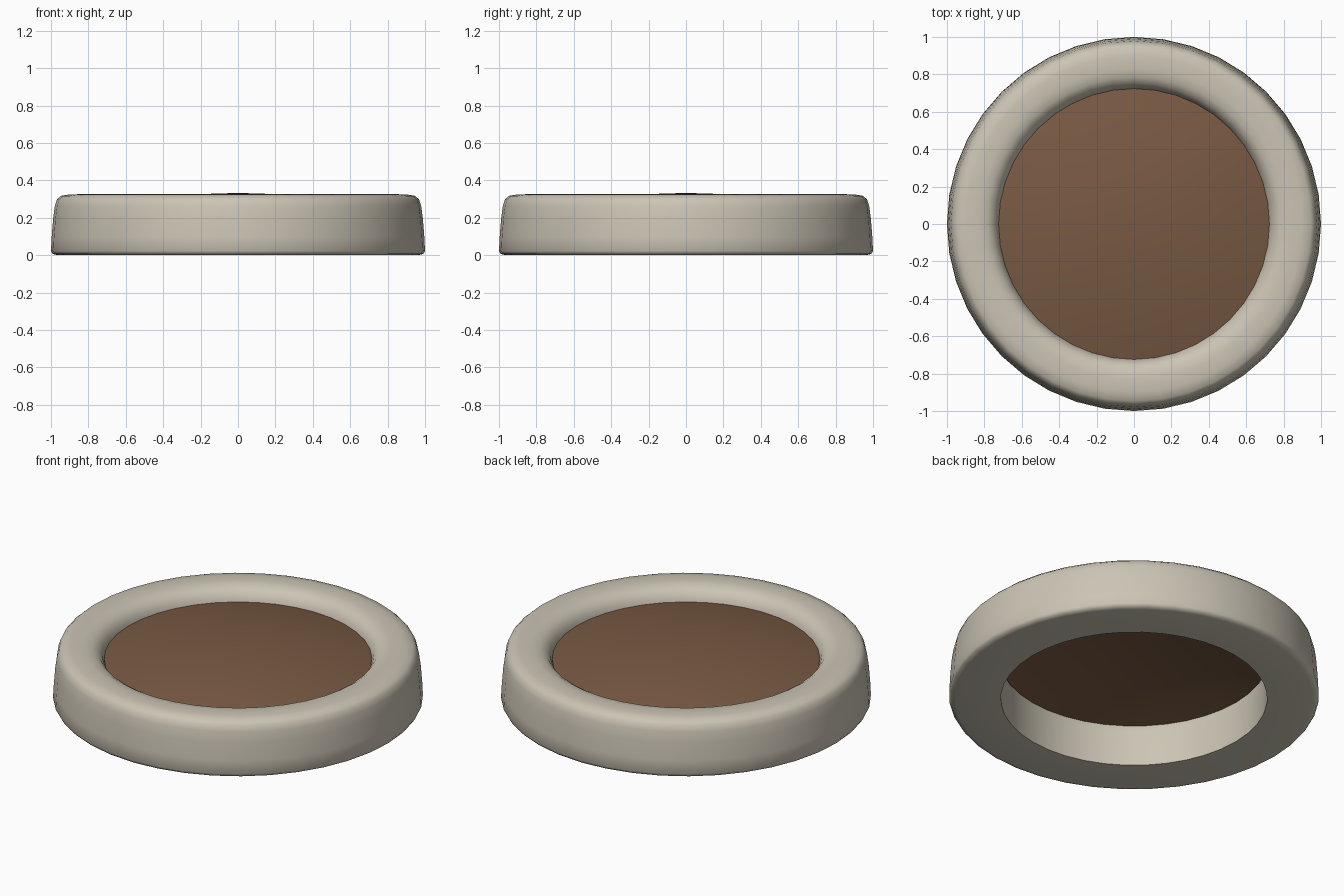
import bpy, bmesh, math

if "Cube" in bpy.data.objects:
    bpy.data.objects.remove(bpy.data.objects["Cube"])

SIDES = 40


def material(name, rgb):
    m = bpy.data.materials.new(name)
    m.diffuse_color = (*rgb, 1.0)
    m.use_nodes = True
    m.node_tree.nodes["Principled BSDF"].inputs["Base Color"].default_value = m.diffuse_color
    return m


def lathe(name, profile, mat, closed, sharp_angle):
    """Spin a (radius, height) profile around z."""
    bm = bmesh.new()
    rings = []
    for r, z in profile:
        if r == 0:
            rings.append([bm.verts.new((0, 0, z))] * SIDES)
        else:
            rings.append([bm.verts.new((r * math.cos(2 * math.pi * i / SIDES),
                                        r * math.sin(2 * math.pi * i / SIDES), z))
                          for i in range(SIDES)])
    pairs = list(zip(rings, rings[1:]))
    if closed:
        pairs.append((rings[-1], rings[0]))
    for a, b in pairs:
        for i in range(SIDES):
            j = (i + 1) % SIDES
            corners = list(dict.fromkeys((a[i], a[j], b[j], b[i])))
            bm.faces.new(corners)
    if closed:
        bmesh.ops.recalc_face_normals(bm, faces=bm.faces)
    mesh = bpy.data.meshes.new(name)
    bm.to_mesh(mesh)
    bm.free()
    mesh.materials.append(mat)
    obj = bpy.data.objects.new(name, mesh)
    bpy.context.collection.objects.link(obj)
    bpy.ops.object.select_all(action='DESELECT')
    obj.select_set(True)
    bpy.context.view_layer.objects.active = obj
    bpy.ops.object.shade_smooth_by_angle(angle=math.radians(sharp_angle))
    return obj


stone = material("pale stone", (0.60, 0.555, 0.46))
soil = material("brown soil", (0.19, 0.102, 0.056))

# Stone ring: rounded rim, slightly tapered outer wall, open centre
ring_profile = [
    (0.72, 0.0), (0.965, 0.0), (0.99, 0.006), (1.0, 0.022),
    (0.996, 0.10), (0.988, 0.20), (0.979, 0.265), (0.968, 0.298),
    (0.947, 0.317), (0.90, 0.325), (0.83, 0.326), (0.785, 0.318),
    (0.755, 0.30), (0.735, 0.272), (0.724, 0.24), (0.72, 0.21),
]
lathe("stone_ring", ring_profile, stone, True, 50)

# Soil: shallow dome filling the ring
EDGE, PEAK, RADIUS = 0.247, 0.332, 0.724
steps = 6
dome = [(RADIUS * k / steps, PEAK - (PEAK - EDGE) * (k / steps) ** 2)
        for k in range(steps, -1, -1)]
lathe("soil_mound", dome, soil, False, 60)
